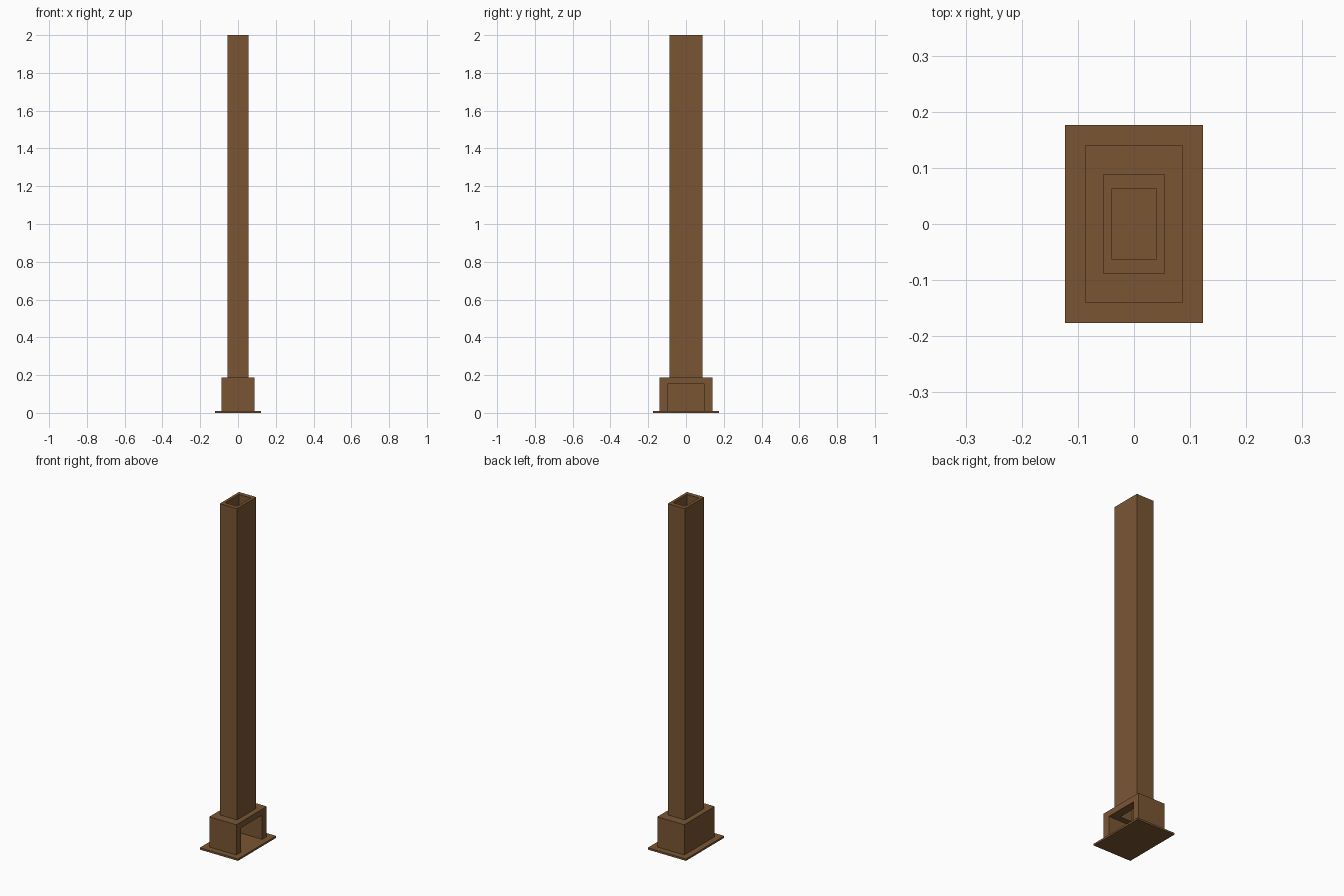
import bpy, bmesh

if "Cube" in bpy.data.objects:
    bpy.data.objects.remove(bpy.data.objects["Cube"])

brown = bpy.data.materials.new("brown clay")
brown.diffuse_color = (0.195, 0.093, 0.034, 1)
brown.use_nodes = True
brown.node_tree.nodes["Principled BSDF"].inputs["Base Color"].default_value = brown.diffuse_color

PLATE = 0.011      # top of the base plate
BOX = 0.187        # top of the firebox
CEIL = 0.152       # ceiling of the fire cavity

bm = bmesh.new()


def ring(x0, x1, y, z):
    """Rectangle of four vertices, counter-clockwise from above."""
    return [bm.verts.new((px, py, z)) for px, py in
            ((x0, -y), (x1, -y), (x1, y), (x0, y))]


# Chain of rectangles: up the outside, over the rim, down the flue, into the cavity
rings = [
    ring(-0.123, 0.123, 0.176, 0),
    ring(-0.123, 0.123, 0.176, PLATE),
    ring(-0.087, 0.087, 0.140, PLATE),
    ring(-0.087, 0.087, 0.140, BOX),
    ring(-0.0555, 0.0555, 0.0885, BOX),
    ring(-0.0555, 0.0555, 0.0885, 2.0),
    ring(-0.039, 0.039, 0.0635, 2.0),
    ring(-0.039, 0.039, 0.0635, CEIL),
    ring(-0.05, 0.087, 0.098, CEIL),
    ring(-0.05, 0.087, 0.098, PLATE),
]
for k in range(len(rings) - 1):
    a, b = rings[k], rings[k + 1]
    for i in range(4):
        if i == 1 and k in (2, 8):      # +x side stays open for the fire opening
            continue
        j = (i + 1) % 4
        bm.faces.new((a[i], a[j], b[j], b[i]))

# Underside and cavity floor
bm.faces.new(rings[0][::-1])
bm.faces.new(rings[-1])

# Frame around the fire opening: two jambs and a lintel
A, B, C, D = rings[2], rings[3], rings[8], rings[9]
bm.faces.new((A[1], D[1], C[1], B[1]))
bm.faces.new((C[1], C[2], B[2], B[1]))
bm.faces.new((D[2], A[2], B[2], C[2]))

mesh = bpy.data.meshes.new("chimney")
bm.to_mesh(mesh)
bm.free()
mesh.materials.append(brown)
bpy.context.collection.objects.link(bpy.data.objects.new("chimney", mesh))
